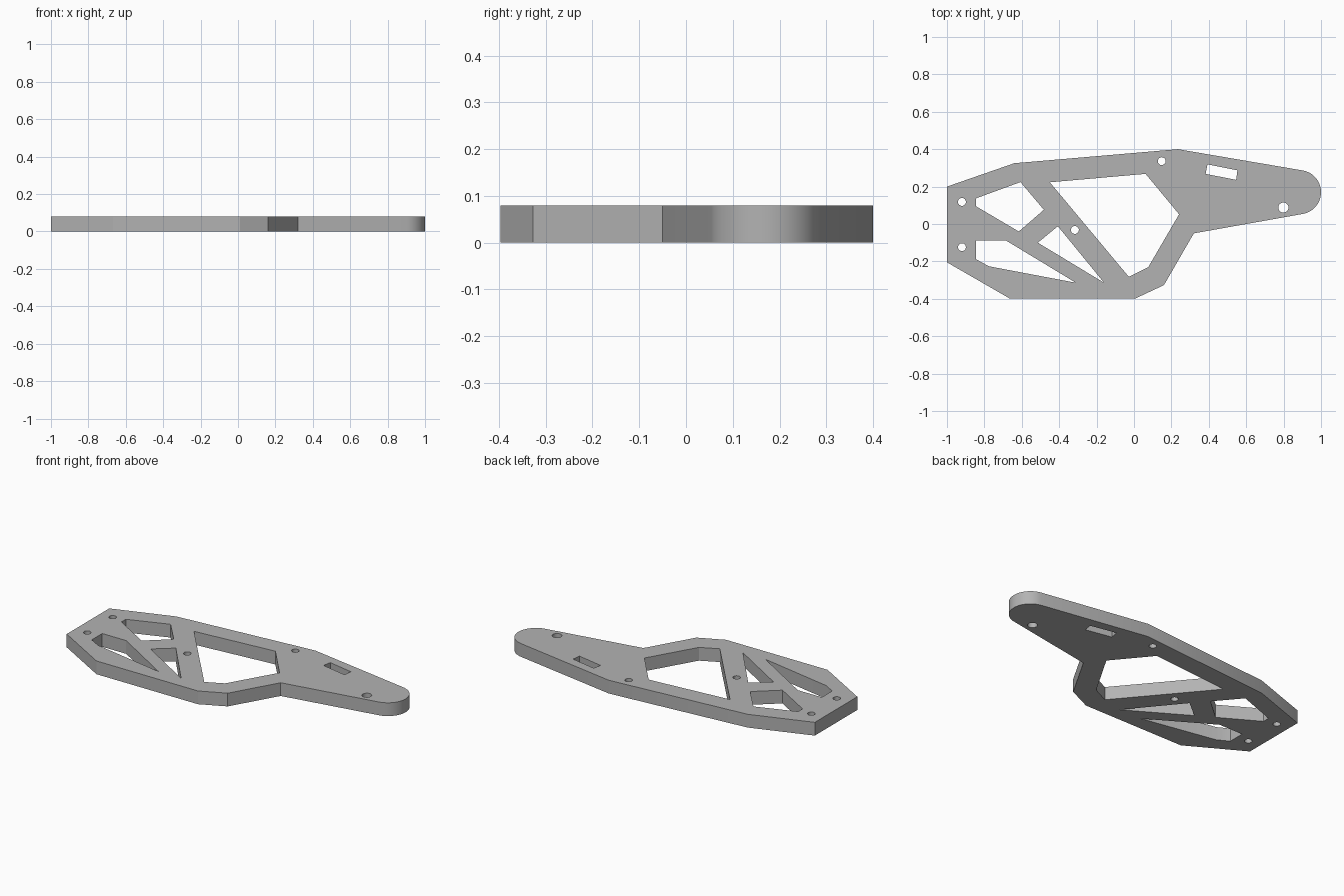
import bpy, bmesh
from math import cos, sin, radians

if "Cube" in bpy.data.objects:
    bpy.data.objects.remove(bpy.data.objects["Cube"], do_unlink=True)

THICK = 0.08


def arc(cx, cy, r, start, end, n):
    """Points along a circular arc, angles in degrees."""
    step = (end - start) / n
    return [(cx + r * cos(radians(start + step * i)),
             cy + r * sin(radians(start + step * i))) for i in range(n + 1)]


def add_loop(curve, points):
    """Add a closed straight-sided loop to a flat curve."""
    spline = curve.splines.new('POLY')
    spline.points.add(len(points) - 1)
    for p, (x, y) in zip(spline.points, points):
        p.co = (x, y, 0, 1)
    spline.use_cyclic_u = True


# Outer outline with rounded nose
outline = [(-1, 0.2), (-0.64, 0.325), (0.235, 0.4)]
outline += arc(0.882, 0.17, 0.118, 80, -80, 32)
outline += [(0.32, -0.05), (0.16, -0.327), (0.01, -0.397),
            (-0.667, -0.397), (-1, -0.205)]

# Angular weight-saving windows and the tilted slot
windows = [
    [(-0.845, 0.137), (-0.607, 0.224), (-0.482, 0.076), (-0.616, -0.04), (-0.845, 0.095)],
    [(-0.845, -0.088), (-0.685, -0.088), (-0.311, -0.314), (-0.776, -0.226), (-0.845, -0.188)],
    [(-0.407, -0.012), (-0.16, -0.314), (-0.514, -0.1)],
    [(-0.45, 0.223), (0.062, 0.268), (0.241, 0.052), (0.076, -0.231), (-0.028, -0.282)],
    [(0.393, 0.319), (0.553, 0.287), (0.546, 0.236), (0.383, 0.268)],
]

# Round bolt holes: x, y, radius
bolt_holes = [(-0.92, 0.118, 0.021), (-0.92, -0.124, 0.021), (-0.316, -0.032, 0.021),
              (0.148, 0.336, 0.021), (0.799, 0.088, 0.027)]

# Filled, extruded profile
curve = bpy.data.curves.new("side_plate_profile", 'CURVE')
curve.dimensions = '2D'
curve.fill_mode = 'BOTH'
curve.extrude = THICK / 2
add_loop(curve, outline)
for window in windows:
    add_loop(curve, window)
for x, y, r in bolt_holes:
    add_loop(curve, arc(x, y, r, 0, 360, 32)[:-1])

plate = bpy.data.objects.new("side_plate", curve)
plate.location.z = THICK / 2
bpy.context.collection.objects.link(plate)
bpy.ops.object.select_all(action='DESELECT')
plate.select_set(True)
bpy.context.view_layer.objects.active = plate
bpy.ops.object.convert(target='MESH')
plate = bpy.context.object
plate.name = "side_plate"

# Weld caps to walls
bm = bmesh.new()
bm.from_mesh(plate.data)
bmesh.ops.remove_doubles(bm, verts=bm.verts, dist=0.0005)
bmesh.ops.recalc_face_normals(bm, faces=bm.faces)
bm.to_mesh(plate.data)
bm.free()

# Grey finish
grey = bpy.data.materials.new("plain_grey")
colour = (0.45, 0.45, 0.45, 1)
grey.diffuse_color = colour
grey.use_nodes = True
for node in grey.node_tree.nodes:
    if node.type == 'BSDF_PRINCIPLED':
        node.inputs["Base Color"].default_value = colour
plate.data.materials.clear()
plate.data.materials.append(grey)
bpy.ops.object.shade_smooth_by_angle(angle=radians(20))
